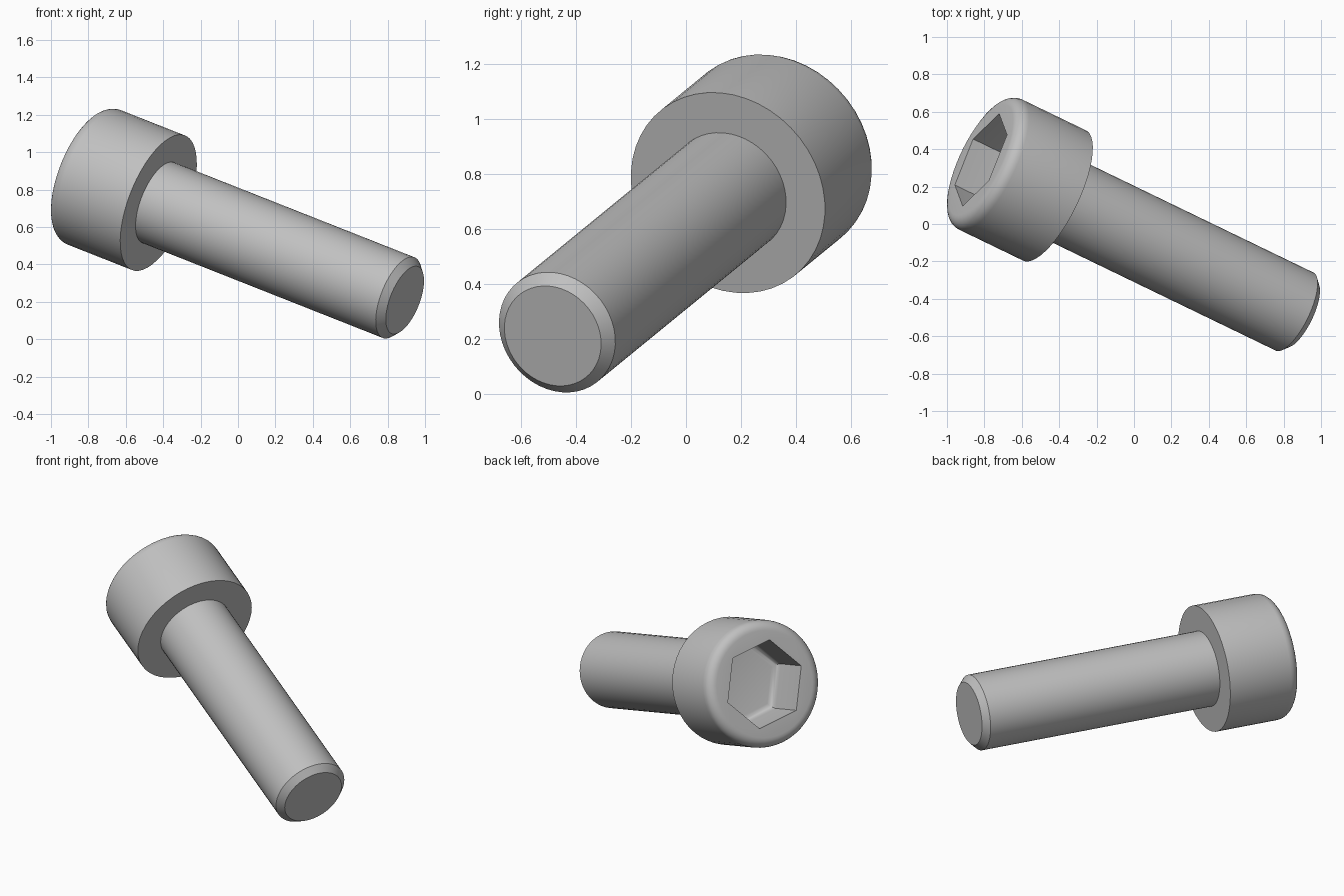
import bpy
import bmesh
from math import sin, cos, pi
from mathutils import Matrix, Vector

cube = bpy.data.objects.get("Cube")
if cube:
    bpy.data.objects.remove(cube)

# Local frame: origin under the head, z out through the head, x to a hex corner
axis = Vector((-0.848, 0.410, 0.335)).normalized()
corner = Vector((0.101, 0.255, -0.056))
corner = (corner - axis * corner.dot(axis)).normalized()
frame = Matrix((corner, axis.cross(corner), axis)).transposed().to_4x4()
frame.translation = (-0.425, 0.1525, 0.73)

HEAD_R, HEAD_H, ROUND = 0.387, 0.464, 0.062
SHAFT_R, SHAFT_L, CHAMFER = 0.232, 1.553, 0.039
HEX_FLAT, HEX_DEPTH, HEX_ROUND = 0.234, 0.31, 0.04
SIDES = 48

steel = bpy.data.materials.new("grey steel")
steel.use_nodes = True
grey = (0.53, 0.53, 0.53, 1)
steel.diffuse_color = grey
steel.node_tree.nodes["Principled BSDF"].inputs["Base Color"].default_value = grey


def stack_rings(bm, profile, sides):
    """Skin a stack of regular polygons given as (radius, height)."""
    rings = []
    for r, z in profile:
        rings.append([bm.verts.new((r * cos(2 * pi * i / sides),
                                    r * sin(2 * pi * i / sides), z))
                      for i in range(sides)])
    for low, high in zip(rings, rings[1:]):
        for i in range(sides):
            j = (i + 1) % sides
            bm.faces.new((low[i], low[j], high[j], high[i]))
    return rings


def loop_edges(bm, ring):
    return [bm.edges.get((ring[i - 1], ring[i])) for i in range(len(ring))]


def finish(bm, name):
    bmesh.ops.recalc_face_normals(bm, faces=bm.faces)
    mesh = bpy.data.meshes.new(name)
    bm.to_mesh(mesh)
    bm.free()
    mesh.materials.append(steel)
    obj = bpy.data.objects.new(name, mesh)
    bpy.context.collection.objects.link(obj)
    obj.matrix_world = frame
    bpy.ops.object.select_all(action="DESELECT")
    obj.select_set(True)
    bpy.context.view_layer.objects.active = obj
    bpy.ops.object.shade_smooth_by_angle(angle=pi / 6)


# Head: cylinder with a rounded top rim and a hexagonal socket
bm = bmesh.new()
outer = [(HEAD_R, 0)]
for k in range(7):
    t = k / 6 * pi / 2
    outer.append((HEAD_R - ROUND * (1 - cos(t)), HEAD_H - ROUND * (1 - sin(t))))
outer_rings = stack_rings(bm, outer, SIDES)
bm.faces.new(outer_rings[0])

# Socket: straight walls with a rounded floor edge
floor = HEAD_H - HEX_DEPTH
socket = [(HEX_FLAT / cos(pi / 6), HEAD_H)]
for k in range(6):
    t = k / 5 * pi / 2
    flat = HEX_FLAT - HEX_ROUND * (1 - cos(t))
    socket.append((flat / cos(pi / 6), floor + HEX_ROUND * (1 - sin(t))))
socket_rings = stack_rings(bm, socket, 6)
bm.faces.new(socket_rings[-1])

# Flat top between the rim and the socket
bmesh.ops.triangle_fill(
    bm, use_beauty=True, normal=(0, 0, 1),
    edges=loop_edges(bm, outer_rings[-1]) + loop_edges(bm, socket_rings[0]))
finish(bm, "screw_head")

# Shaft: plain cylinder with a chamfered tip
bm = bmesh.new()
shaft_rings = stack_rings(bm, [(SHAFT_R - CHAMFER, -SHAFT_L),
                               (SHAFT_R, CHAMFER - SHAFT_L),
                               (SHAFT_R, 0.03)], SIDES)
bm.faces.new(shaft_rings[0])
bm.faces.new(shaft_rings[-1])
finish(bm, "screw_shaft")
